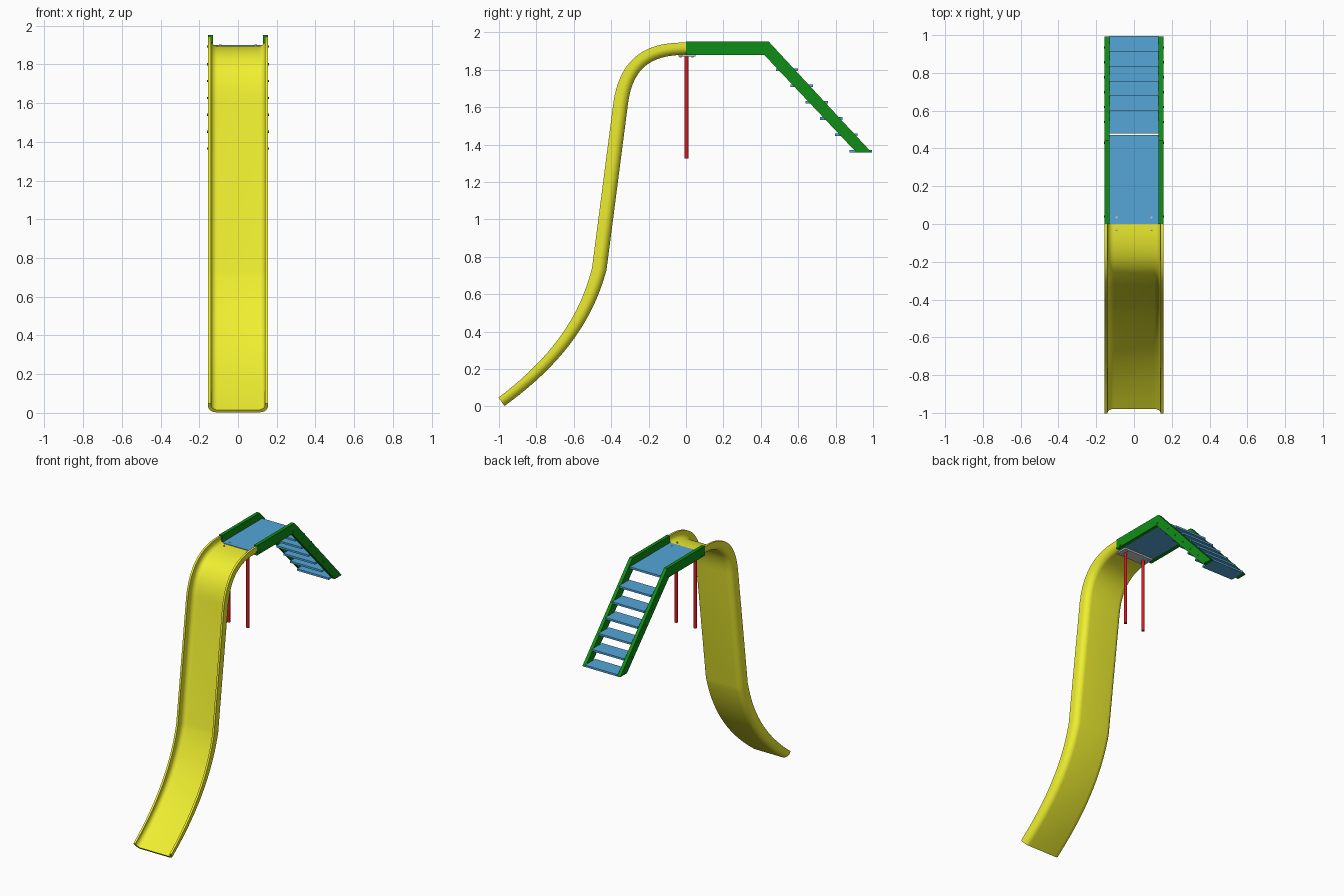
import bpy, bmesh, math
from mathutils import Vector

if "Cube" in bpy.data.objects:
    bpy.data.objects.remove(bpy.data.objects["Cube"])


def material(name, rgb):
    m = bpy.data.materials.new(name)
    m.diffuse_color = (*rgb, 1)
    m.use_nodes = True
    m.node_tree.nodes["Principled BSDF"].inputs["Base Color"].default_value = m.diffuse_color
    return m


YELLOW = material("yellow", (0.86, 0.86, 0.03))
GREEN = material("green", (0.005, 0.27, 0.008))
BLUE = material("blue", (0.09, 0.38, 0.68))
RED = material("red", (0.65, 0.01, 0.015))


def add_mesh(name, verts, faces, mat=None):
    me = bpy.data.meshes.new(name)
    me.from_pydata(verts, [], faces)
    bm = bmesh.new()
    bm.from_mesh(me)
    bmesh.ops.recalc_face_normals(bm, faces=bm.faces)
    bm.to_mesh(me)
    bm.free()
    ob = bpy.data.objects.new(name, me)
    bpy.context.collection.objects.link(ob)
    if mat:
        me.materials.append(mat)
    return ob


def smooth(ob, angle=35):
    bpy.ops.object.select_all(action='DESELECT')
    ob.select_set(True)
    bpy.context.view_layer.objects.active = ob
    bpy.ops.object.shade_smooth_by_angle(angle=math.radians(angle))


def loft(name, rings, mat):
    """Skin equal closed rings and cap both ends."""
    n, k = len(rings[0]), len(rings)
    verts = [v for r in rings for v in r]
    faces = [(i * n + j, i * n + (j + 1) % n, (i + 1) * n + (j + 1) % n, (i + 1) * n + j)
             for i in range(k - 1) for j in range(n)]
    # cap the thin shell with quads between outer and inner halves
    h = n // 2
    for b in (0, (k - 1) * n):
        faces += [(b + j, b + j + 1, b + n - 2 - j, b + n - 1 - j) for j in range(h - 1)]
    return add_mesh(name, verts, faces, mat)


def box(name, lo, hi, mat=None):
    verts = [(x, y, z) for x in (lo[0], hi[0]) for y in (lo[1], hi[1]) for z in (lo[2], hi[2])]
    return add_mesh(name, verts, [(0, 1, 3, 2), (4, 5, 7, 6), (0, 1, 5, 4),
                                  (2, 3, 7, 6), (0, 2, 6, 4), (1, 3, 7, 5)], mat)


def cylinder(name, loc, r, depth, mat=None, sideways=False, n=24):
    bpy.ops.mesh.primitive_cylinder_add(vertices=n, radius=r, depth=depth, location=loc,
                                        rotation=(0, math.pi / 2 if sideways else 0, 0))
    ob = bpy.context.object
    ob.name = name
    if mat:
        ob.data.materials.append(mat)
    smooth(ob)
    return ob


def bezier(p, n):
    p = [Vector(q) for q in p]
    return [p[0] * (1 - t) ** 3 + p[1] * 3 * t * (1 - t) ** 2 + p[2] * 3 * t * t * (1 - t) + p[3] * t ** 3
            for t in (i / n for i in range(n + 1))]


# slide chute: underside path in the y-z plane (top bend, straight drop, run-out)
top = bezier([(0, 1.88), (-0.2, 1.88), (-0.285, 1.80), (-0.31, 1.62)], 22)
out = bezier([(-0.425, 0.73), (-0.50, 0.45), (-0.67, 0.22), (-0.97, 0.003)], 22)
path = top + out


def channel(depth):
    """U-shaped shell: outer line left to right, inner line back."""
    def line(half, base, r):
        right = [(half, depth)] + [
            (half - r + r * math.cos(a), base + r - r * math.sin(a))
            for a in (math.pi / 2 * i / 8 for i in range(9))]
        return [(-x, h) for x, h in right] + right[::-1]
    return line(0.155, 0, 0.042) + line(0.14, 0.016, 0.032)[::-1]


rings = []
for i, p in enumerate(path):
    t = (path[min(i + 1, len(path) - 1)] - path[max(i - 1, 0)]).normalized()
    if i == 0:
        t = Vector((-1, 0))
    normal = Vector((t.y, -t.x))
    depth = 0.065 + 0.013 * i / 22 if i <= 22 else 0.078 - 0.023 * (i - 23) / 22
    rings.append([(x, p.x + normal.x * h, p.y + normal.y * h) for x, h in channel(depth)])
smooth(loft("slide_chute", rings, YELLOW), 40)

# side rails: one bent board per side
RAIL = [(0, 1.952), (0.441, 1.952), (0.993, 1.357), (0.912, 1.357), (0.418, 1.88), (0, 1.88)]
for side, s in (("left", -1), ("right", 1)):
    verts = [(s * x, y, z) for x in (0.13, 0.155) for y, z in RAIL]
    faces = [(0, 1, 4, 5), (1, 2, 3, 4), (6, 7, 10, 11), (7, 8, 9, 10)]
    faces += [(j, (j + 1) % 6, (j + 1) % 6 + 6, j + 6) for j in range(6)]
    add_mesh(side + "_rail", verts, faces, GREEN)

# platform deck and steps
box("platform", (-0.13, 0, 1.885), (0.13, 0.47, 1.90), BLUE)
for i in range(6):
    y, z = 0.48 + 0.079 * i, 1.808 - 0.0872 * i
    box(f"step_{i + 1}", (-0.13, y, z - 0.014), (0.13, y + 0.12, z), BLUE)
    for s in (-1, 1):
        cylinder("step_bolt", (s * 0.155, y + 0.06, z - 0.007), 0.006, 0.008, GREEN, True, 12)

# joining plate under deck and chute, posts and bolts
box("joining_plate", (-0.12, -0.04, 1.872), (0.12, 0.05, 1.884))
for s in (-1, 1):
    cylinder("post", (s * 0.078, 0.003, 1.6), 0.011, 0.55, RED)
    for y in (-0.03, 0.035):
        cylinder("plate_bolt", (s * 0.092, y, 1.885), 0.006, 0.036, None, False, 12)
    for y in (0.04, 0.43):
        cylinder("deck_bolt", (s * 0.155, y, 1.892), 0.006, 0.008, GREEN, True, 12)
